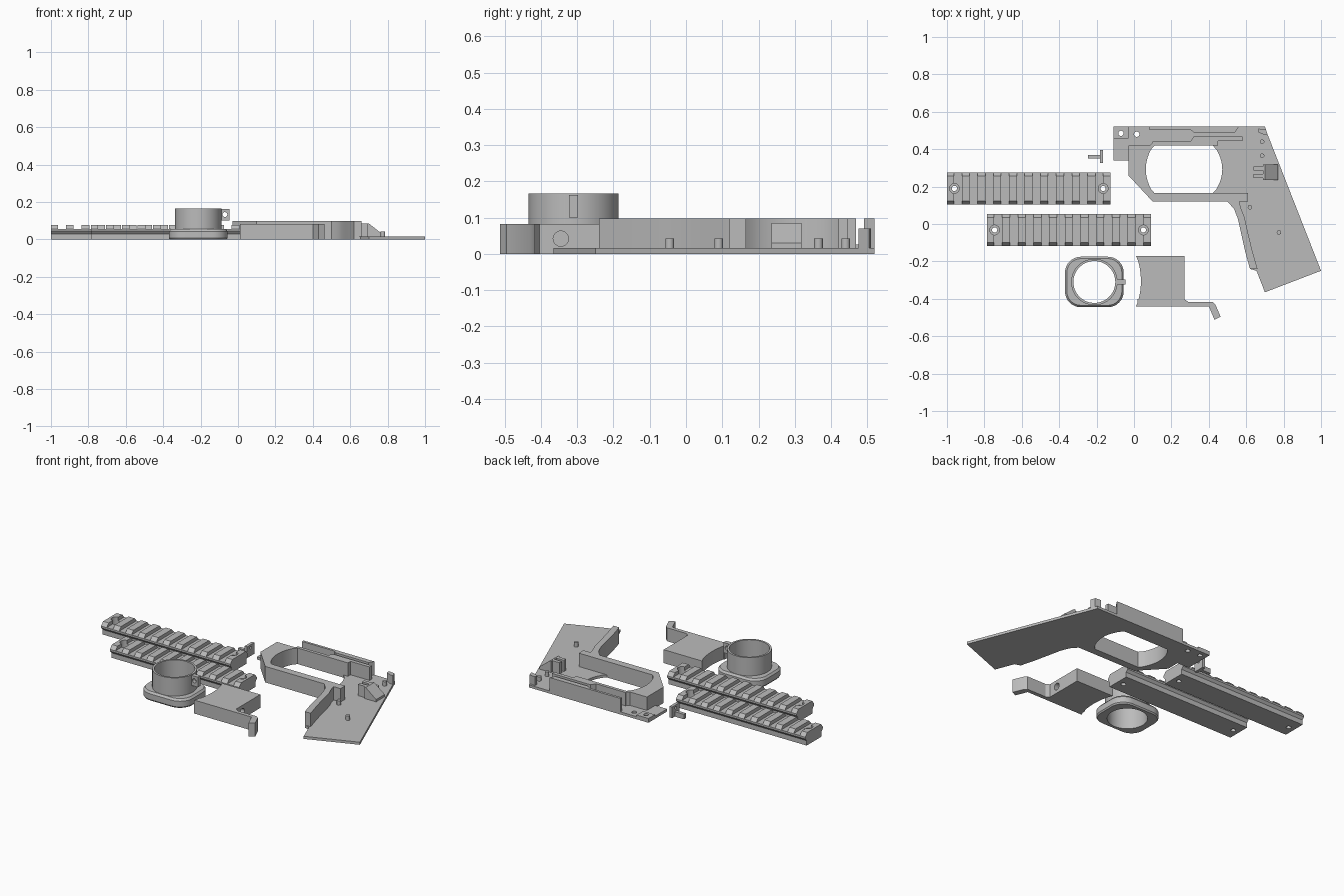
import bpy, bmesh, math
from mathutils import Matrix

if "Cube" in bpy.data.objects:
    bpy.data.objects.remove(bpy.data.objects["Cube"])

grey = bpy.data.materials.new("plain grey")
grey.diffuse_color = (0.5, 0.5, 0.5, 1)
grey.use_nodes = True
grey.node_tree.nodes["Principled BSDF"].inputs["Base Color"].default_value = grey.diffuse_color


def finish(name, bm):
    bmesh.ops.recalc_face_normals(bm, faces=bm.faces)
    me = bpy.data.meshes.new(name)
    bm.to_mesh(me)
    bm.free()
    ob = bpy.data.objects.new(name, me)
    bpy.context.collection.objects.link(ob)
    me.materials.append(grey)
    return ob


def prism(name, pts, z0, z1, axis='Z'):
    """Extrude a 2D outline: along z (x,y points), or along x (y,z) or y (x,z)."""
    bm = bmesh.new()
    place = {'Z': lambda a, b, c: (a, b, c),
             'X': lambda a, b, c: (c, a, b),
             'Y': lambda a, b, c: (a, c, b)}[axis]
    lo = [bm.verts.new(place(a, b, z0)) for a, b in pts]
    hi = [bm.verts.new(place(a, b, z1)) for a, b in pts]
    bm.faces.new(lo)
    bm.faces.new(hi)
    n = len(pts)
    for i in range(n):
        j = (i + 1) % n
        bm.faces.new((lo[i], lo[j], hi[j], hi[i]))
    return finish(name, bm)


def box(name, x0, x1, y0, y1, z0, z1):
    return prism(name, [(x0, y0), (x1, y0), (x1, y1), (x0, y1)], z0, z1)


def circle(a, b, r, n=32):
    return [(a + r * math.cos(2 * math.pi * i / n), b + r * math.sin(2 * math.pi * i / n))
            for i in range(n)]


def cut(ob, *cutters):
    for c in cutters:
        m = ob.modifiers.new("cut", 'BOOLEAN')
        m.object = c
        m.solver = 'EXACT'
        bpy.context.view_layer.objects.active = ob
        bpy.ops.object.modifier_apply(modifier=m.name)
        bpy.data.objects.remove(c)
    return ob


def hole(x, y, r, z0=-0.1, z1=0.3):
    return prism("cutter", circle(x, y, r), z0, z1)


def bulge(x, y0, y1, depth, n=12):
    """Arc from (x, y0) to (x, y1) bulging sideways by depth."""
    return [(x + depth * math.sin(math.pi * i / n) ** 0.7, y0 + (y1 - y0) * i / n)
            for i in range(n + 1)]


# --- frame half: base plate, front block, walls ---
opening = bulge(0.42, 0.165, 0.42, 0.052) + bulge(0.11, 0.42, 0.165, -0.047)
outer_strap = [(0.50, 0.12), (0.535, 0.08), (0.555, 0.03), (0.575, -0.06), (0.595, -0.15), (0.62, -0.24)]
inner_strap = [(0.66, -0.24), (0.632, -0.14), (0.61, -0.05), (0.59, 0.04), (0.57, 0.09), (0.56, 0.13)]

outline = ([(-0.11, 0.52), (-0.11, 0.34), (-0.03, 0.34), (-0.03, 0.26), (0.10, 0.12)] + outer_strap
           + [(0.655, -0.25), (0.70, -0.365), (1.0, -0.25), (0.71, 0.49), (0.70, 0.52)])
cut(prism("frame_plate", outline, 0, 0.016),
    prism("cutter", opening, -0.1, 0.3), hole(-0.07, 0.485, 0.014), hole(0.015, 0.48, 0.014))
cut(prism("front_block", [(-0.03, 0.26), (0.10, 0.12), (0.15, 0.12), (0.15, 0.435),
                          (0.10, 0.435), (0.085, 0.42), (-0.03, 0.42)], 0.01, 0.098),
    prism("cutter", opening, -0.1, 0.3))
box("guard_bar", 0.10, 0.61, 0.12, 0.165, 0.01, 0.098)
prism("grip_front_wall", outer_strap + inner_strap, 0.01, 0.098)
prism("inner_top_wall", [(0.10, 0.42), (0.45, 0.42), (0.45, 0.445), (0.58, 0.445), (0.58, 0.468),
                         (0.32, 0.468), (0.30, 0.44), (0.10, 0.44)], 0.01, 0.098)
prism("outer_top_wall", [(0.08, 0.505), (0.30, 0.505), (0.32, 0.49), (0.54, 0.49),
                         (0.56, 0.52), (0.08, 0.52)], 0.01, 0.098)
cut(box("front_tab_pad", -0.11, -0.03, 0.457, 0.52, 0.01, 0.026), hole(-0.07, 0.485, 0.014))

# ramped stop, rear lug and locating pins on the plate
prism("ramp_block", [(0.69, 0.01), (0.77, 0.01), (0.77, 0.03), (0.70, 0.085), (0.69, 0.085)],
      0.235, 0.318, 'Y')
for y in (0.245, 0.285):
    box("ramp_fork", 0.64, 0.695, y, y + 0.022, 0.01, 0.085)
prism("rear_lug", [(0.665, 0.49), (0.70, 0.475), (0.715, 0.475), (0.705, 0.505), (0.665, 0.51)], 0.01, 0.07)
for x, y in ((0.685, 0.44), (0.685, 0.365), (0.62, 0.09), (0.775, -0.045)):
    prism("locating_pin", circle(x, y, 0.012, 20), 0.01, 0.043)

# --- two slotted rails ---
for x0, yc in ((-1.0, 0.19), (-0.785, -0.032)):
    section = [(-0.072, 0), (0.072, 0), (0.072, 0.03), (0.085, 0.045), (0.085, 0.056),
               (0.066, 0.078), (-0.066, 0.078), (-0.085, 0.056), (-0.085, 0.045), (-0.072, 0.03)]
    rail = prism("slotted_rail", [(yc + a, b) for a, b in section], x0, x0 + 0.875, 'X')
    slots = [box("cutter", x0 + 0.0375 + 0.084 * i, x0 + 0.0375 + 0.084 * i + 0.042,
                 yc - 0.2, yc + 0.2, 0.0565, 0.2) for i in range(10)]
    holes = []
    for x in (x0 + 0.04, x0 + 0.835):
        holes += [hole(x, yc, 0.026, 0.03), hole(x, yc, 0.014)]
    cut(rail, *slots, *holes)

# --- collar: rounded base, open tube and side lug ---
CX, CY = -0.212, -0.31


def rounded(hx, hy, r, n=8):
    pts = []
    for k, (sx, sy) in enumerate(((1, 1), (-1, 1), (-1, -1), (1, -1))):
        for i in range(n + 1):
            t = math.pi / 2 * (k + i / n)
            pts.append((CX + sx * (hx - r) + r * math.cos(t), CY + sy * (hy - r) + r * math.sin(t)))
    return pts


bm = bmesh.new()
rings = [[bm.verts.new((x, y, z)) for x, y in rounded(0.157 - d, 0.135 - d, 0.085 - d)]
         for z, d in ((0, 0.006), (0.008, 0), (0.043, 0), (0.055, 0.01))]
bm.faces.new(rings[0])
bm.faces.new(rings[-1])
for a, b in zip(rings, rings[1:]):
    for i in range(len(a)):
        j = (i + 1) % len(a)
        bm.faces.new((a[i], a[j], b[j], b[i]))
cut(finish("collar_base", bm), prism("cutter", circle(CX, CY, 0.112, 64), -0.1, 0.3))
cut(prism("collar_tube", circle(CX, CY, 0.124, 64), 0.02, 0.166),
    prism("cutter", circle(CX, CY, 0.112, 64), -0.1, 0.3))
cut(box("collar_lug", -0.096, -0.045, -0.323, -0.297, 0.10, 0.162),
    prism("cutter", circle(-0.07, 0.133, 0.013, 20), -0.5, 0, 'Y'))

# --- cradle with concave end, side arm and hooked tip ---
cradle = bulge(0.01, -0.17, -0.44, 0.027) + [(0.27, -0.44), (0.27, -0.17)]
cut(prism("cradle_block", cradle, 0, 0.082),
    prism("cutter", circle(-0.345, 0.042, 0.021), 0.17, 0.4, 'X'))
arm = prism("cradle_arm", [(0.02, -0.44), (0.40, -0.44), (0.43, -0.512), (0.463, -0.495),
                           (0.435, -0.43), (0.42, -0.416), (0.29, -0.416), (0.265, -0.40), (0.02, -0.40)],
            0, 0.082)

# --- small headed pin ---
cut(box("pin_head", -0.183, -0.165, 0.325, 0.395, 0, 0.068),
    prism("cutter", circle(0.36, 0.05, 0.008, 16), -0.3, 0, 'X'))
box("pin_shaft", -0.245, -0.18, 0.35, 0.37, 0, 0.03)

# smooth the round surfaces, keep edges sharp
bpy.ops.object.select_all(action='SELECT')
bpy.ops.object.shade_smooth_by_angle(angle=math.radians(30))
